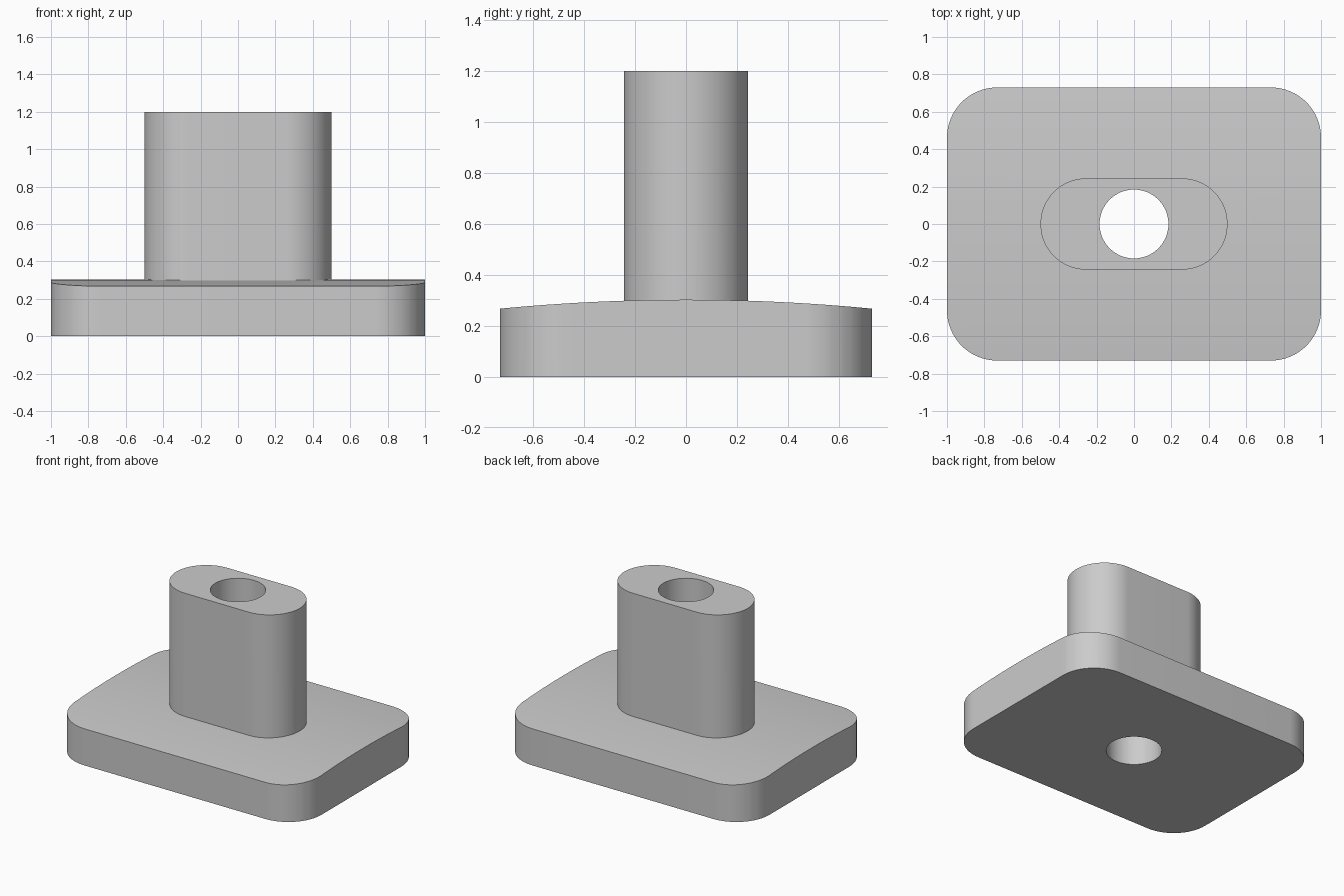
import bpy, bmesh
from math import sin, cos, pi, radians, sqrt

cube = bpy.data.objects.get("Cube")
if cube:
    bpy.data.objects.remove(cube, do_unlink=True)

grey = bpy.data.materials.new("plain grey")
grey.use_nodes = True
colour = (0.6, 0.6, 0.6, 1)
grey.diffuse_color = colour
grey.node_tree.nodes["Principled BSDF"].inputs["Base Color"].default_value = colour


def rounded_prism(name, half_x, half_y, radius, z0, z1, steps=16, crown=None):
    """Extruded rounded rectangle; crown(y) optionally sets the top height."""
    bm = bmesh.new()
    ring = []
    for quarter, (sx, sy) in enumerate([(1, 1), (-1, 1), (-1, -1), (1, -1)]):
        for i in range(steps + 1):
            a = (quarter + i / steps) * pi / 2
            ring.append(bm.verts.new((sx * (half_x - radius) + radius * cos(a),
                                      sy * (half_y - radius) + radius * sin(a), z0)))
    face = bm.faces.new(ring)
    extruded = bmesh.ops.extrude_face_region(bm, geom=[face])["geom"]
    for v in extruded:
        if isinstance(v, bmesh.types.BMVert):
            v.co.z = z1
    bmesh.ops.remove_doubles(bm, verts=bm.verts, dist=1e-4)
    if crown:
        # Slice across y, then bend the top into a shallow arch
        slices = 36
        for i in range(1, slices):
            y = half_y * (2 * i / slices - 1)
            bmesh.ops.bisect_plane(bm, geom=bm.verts[:] + bm.edges[:] + bm.faces[:],
                                   dist=1e-4, plane_co=(0, y, 0), plane_no=(0, 1, 0))
        for v in bm.verts:
            if v.co.z > (z0 + z1) / 2:
                v.co.z = crown(v.co.y)
    bmesh.ops.recalc_face_normals(bm, faces=bm.faces)
    mesh = bpy.data.meshes.new(name)
    bm.to_mesh(mesh)
    bm.free()
    mesh.materials.append(grey)
    obj = bpy.data.objects.new(name, mesh)
    bpy.context.collection.objects.link(obj)
    return obj


def combine(target, tool, operation):
    mod = target.modifiers.new(operation.lower(), "BOOLEAN")
    mod.operation, mod.object, mod.solver = operation, tool, "EXACT"
    bpy.context.view_layer.objects.active = target
    bpy.ops.object.modifier_apply(modifier=mod.name)
    bpy.data.objects.remove(tool, do_unlink=True)


# Flange with an arched top
arch_radius = 7.6
flange_top = 0.303
body = rounded_prism("flange_and_stem", 1, 0.73, 0.268, 0, flange_top,
                     crown=lambda y: flange_top - arch_radius + sqrt(arch_radius**2 - y * y))

# Upright stem with rounded ends
stem = rounded_prism("stem", 0.5, 0.244, 0.2435, 0.15, 1.2, steps=20)
combine(body, stem, "UNION")

# Round bore through everything
bore = rounded_prism("bore_cutter", 0.184, 0.184, 0.184, -0.2, 1.4, steps=16)
combine(body, bore, "DIFFERENCE")

# Smooth curved walls, keep the rims sharp
bpy.ops.object.select_all(action="DESELECT")
body.select_set(True)
bpy.context.view_layer.objects.active = body
bpy.ops.object.shade_smooth_by_angle(angle=radians(30))
